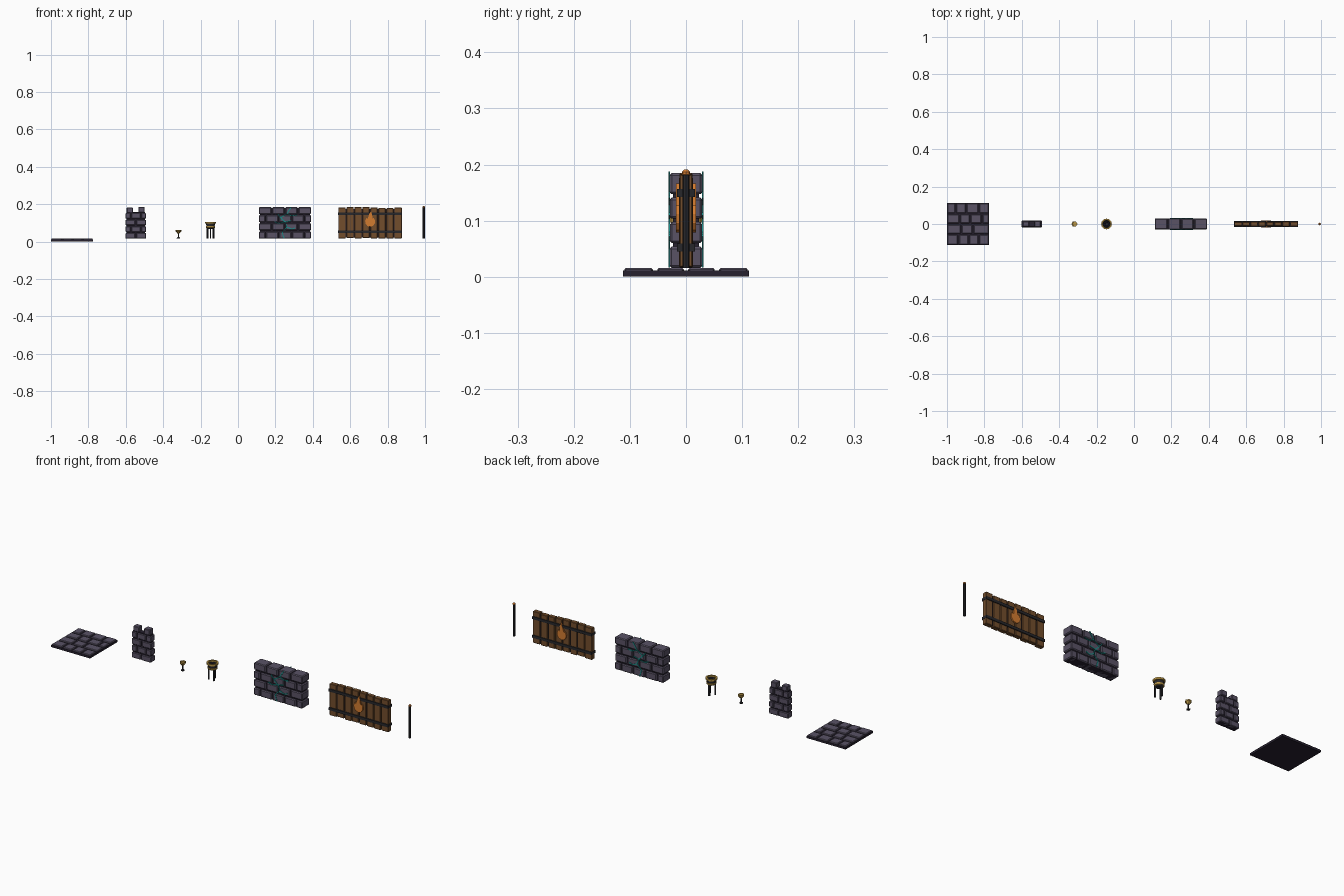
import bpy, bmesh, math, random
from mathutils import Matrix, Vector

if "Cube" in bpy.data.objects:
    bpy.data.objects.remove(bpy.data.objects["Cube"])

random.seed(4)
Z0 = 0.016  # everything standing shares the floor's top height


def mat(name, c):
    m = bpy.data.materials.new(name)
    m.diffuse_color = (*c, 1)
    m.use_nodes = True
    m.node_tree.nodes["Principled BSDF"].inputs["Base Color"].default_value = m.diffuse_color
    return m


STONE = mat("stone", (0.10, 0.085, 0.13))
MORTAR = mat("mortar", (0.02, 0.015, 0.028))
WOOD = mat("wood", (0.17, 0.075, 0.025))
IRON = mat("iron", (0.02, 0.02, 0.024))
BRASS = mat("brass", (0.48, 0.30, 0.06))
EMBER = mat("ember", (0.65, 0.20, 0.03))
TEAL = mat("teal", (0.01, 0.27, 0.25))


def finish(name, bm, m):
    bmesh.ops.recalc_face_normals(bm, faces=bm.faces)
    me = bpy.data.meshes.new(name)
    bm.to_mesh(me)
    bm.free()
    me.materials.append(m)
    ob = bpy.data.objects.new(name, me)
    bpy.context.collection.objects.link(ob)
    return ob


def boxes(name, items, m, bevel=0.0):
    """items: (x0, x1, y0, y1, z0, z1) joined in one object"""
    bm = bmesh.new()
    for x0, x1, y0, y1, z0, z1 in items:
        t = (Matrix.Translation(((x0 + x1) / 2, (y0 + y1) / 2, (z0 + z1) / 2))
             @ Matrix.Diagonal((x1 - x0, y1 - y0, z1 - z0, 1)))
        bmesh.ops.create_cube(bm, size=1, matrix=t)
    if bevel:
        bmesh.ops.bevel(bm, geom=bm.edges[:], offset=bevel, segments=1, affect='EDGES')
    return finish(name, bm, m)


def lathe(name, profile, sides, x, m):
    """revolve (radius, z) points around the vertical line at x"""
    bm = bmesh.new()
    rings = []
    for r, z in profile:
        n = sides if r > 0 else 1
        rings.append([bm.verts.new((x + r * math.cos(2 * math.pi * i / sides),
                                    r * math.sin(2 * math.pi * i / sides), z)) for i in range(n)])
    for a, b in zip(rings, rings[1:]):
        for i in range(sides):
            q = [a[i % len(a)], a[(i + 1) % len(a)], b[(i + 1) % len(b)], b[i % len(b)]]
            bm.faces.new(list(dict.fromkeys(q)))
    return finish(name, bm, m)


def prism(bm, pts, y0, y1):
    """extrude an x-z outline from y0 to y1"""
    a = [bm.verts.new((x, y0, z)) for x, z in pts]
    b = [bm.verts.new((x, y1, z)) for x, z in pts]
    bm.faces.new(a)
    bm.faces.new(b[::-1])
    for i in range(len(pts)):
        j = (i + 1) % len(pts)
        bm.faces.new((a[i], a[j], b[j], b[i]))


def split(x0, x1, cuts, gap):
    """intervals between fractional cuts, separated by a joint"""
    e = [0] + list(cuts) + [1]
    w = x1 - x0
    return [(x0 + w * a + (gap / 2 if a > 0 else 0), x0 + w * b - (gap / 2 if b < 1 else 0))
            for a, b in zip(e, e[1:])]


def bricks(x0, x1, half, pitch, rows, gap=0.006):
    out = []
    for r, cuts in enumerate(rows):
        for a, b in split(x0, x1, cuts, gap):
            h = half - random.uniform(0, 0.0015)
            out.append((a, b, -h, h, Z0 + r * pitch, Z0 + (r + 1) * pitch - gap))
    return out


# floor tile: slab with four staggered rows of paving stones
boxes("floor_slab", [(-1, -0.775, -0.1125, 0.1125, 0, 0.011)], MORTAR)
rows = [(0.27, 0.52, 0.76), (0.34, 0.62), (0.3, 0.55, 0.84), (0.2, 0.46, 0.76)]
paving = []
for (y0, y1), cuts in zip(split(-0.11, 0.11, (0.25, 0.5, 0.75), 0.008), rows):
    paving += [(a, b, y0, y1, 0.004, Z0) for a, b in split(-0.998, -0.777, cuts, 0.008)]
boxes("floor_stones", paving, STONE, 0.003)

# narrow wall with two merlons
nx0, nx1 = -0.602, -0.491
st = bricks(nx0, nx1, 0.018, 0.0355, [(0.5,), (0.27, 0.75), (0.5,), (0.27, 0.75)])
st += [(-0.595, -0.562, -0.015, 0.015, 0.156, 0.182), (-0.533, -0.499, -0.016, 0.016, 0.156, 0.185)]
boxes("narrow_wall_stones", st, STONE, 0.003)
boxes("narrow_wall_core", [(nx0 + 0.005, nx1 - 0.005, -0.013, 0.013, Z0, 0.157)], MORTAR)

# small candle stand
cx = -0.3185
lathe("stand_stem", [(0, Z0), (0.009, Z0), (0.009, 0.020), (0.0035, 0.024),
                     (0.0035, 0.047), (0, 0.047)], 6, cx, IRON)
lathe("stand_cup", [(0, 0.044), (0.006, 0.044), (0.014, 0.054), (0.016, 0.056), (0.016, 0.063),
                    (0.012, 0.063), (0.011, 0.060), (0, 0.060)], 6, cx, BRASS)

# tripod brazier
bx = -0.147
lathe("brazier_bowl", [(0, 0.068), (0.014, 0.068), (0.022, 0.082), (0.024, 0.097),
                       (0.019, 0.097), (0.016, 0.088), (0, 0.086)], 12, bx, IRON)
lathe("brazier_rim", [(0.022, 0.095), (0.029, 0.097), (0.029, 0.106), (0.021, 0.106), (0.022, 0.095)],
      12, bx, BRASS)
lathe("brazier_band", [(0.018, 0.072), (0.0235, 0.074), (0.025, 0.082), (0.020, 0.083), (0.018, 0.072)],
      12, bx, BRASS)
bm = bmesh.new()
for i in range(3):
    t = (Matrix.Translation((bx, 0, 0)) @ Matrix.Rotation(math.radians(90 + 120 * i), 4, 'Z')
         @ Matrix.Translation((0.018, 0, 0.047)) @ Matrix.Diagonal((0.007, 0.007, 0.062, 1)))
    bmesh.ops.create_cube(bm, size=1, matrix=t)
finish("brazier_legs", bm, IRON)
bm = bmesh.new()
for i in range(5):
    a = 2 * math.pi * i / 5
    bmesh.ops.create_icosphere(bm, subdivisions=1, radius=0.006, matrix=Matrix.Translation(
        (bx + 0.010 * math.cos(a), 0.010 * math.sin(a), 0.091)))
finish("brazier_coals", bm, MORTAR)

# thick cracked wall
wx0, wx1 = 0.111, 0.391
st = bricks(wx0, wx1, 0.030, 0.0437, [(0.13, 0.38, 0.63, 0.87), (0.25, 0.5, 0.75),
                                      (0.13, 0.38, 0.63, 0.87), (0.25, 0.5, 0.75)])
boxes("thick_wall_stones", st, STONE, 0.004)
boxes("thick_wall_core", [(wx0 + 0.007, wx1 - 0.007, -0.023, 0.023, Z0, 0.18)], MORTAR)

# glowing cracks on both faces
paths = [[(0.285, 0.186), (0.262, 0.150), (0.228, 0.128), (0.252, 0.105), (0.262, 0.078),
          (0.236, 0.050), (0.246, 0.017)],
         [(0.262, 0.150), (0.288, 0.138), (0.315, 0.143)],
         [(0.252, 0.105), (0.215, 0.098), (0.194, 0.106)],
         [(0.262, 0.078), (0.288, 0.066), (0.306, 0.074)],
         [(0.228, 0.128), (0.212, 0.148)], [(0.252, 0.105), (0.284, 0.112)]]
bm = bmesh.new()
for p in paths:
    for a, b in zip(p, p[1:]):
        a, b = Vector(a), Vector(b)
        n = (b - a).normalized().orthogonal() * 0.0025
        for s in (-1, 1):
            prism(bm, [a + n, b + n, b - n, a - n], s * 0.0285, s * 0.0315)
finish("wall_cracks", bm, TEAL)

# plank barricade
px0, px1, n = 0.536, 0.876, 8
planks = []
for a, b in split(px0, px1, [i / n for i in range(1, n)], 0.005):
    h = random.uniform(0.010, 0.0125)
    planks.append((a, b, -h, h, Z0 + random.uniform(0, 0.004), random.uniform(0.178, 0.186)))
boxes("barricade_planks", planks, WOOD, 0.002)
boxes("barricade_backing", [(px0 + 0.008, px1 - 0.008, -0.005, 0.005, 0.022, 0.174)], MORTAR)
boxes("barricade_bands", [(px0 - 0.001, px1 + 0.001, -0.016, 0.016, z - 0.007, z + 0.007)
                          for z in (0.052, 0.149)], IRON)

# flame emblem on both faces
flame = [(0, 0.079), (0.015, 0.083), (0.025, 0.096), (0.027, 0.112), (0.020, 0.127), (0.013, 0.122),
         (0.011, 0.146), (0.004, 0.166), (-0.006, 0.143), (-0.014, 0.120), (-0.018, 0.127),
         (-0.026, 0.111), (-0.024, 0.095), (-0.014, 0.083)]
bm = bmesh.new()
for s in (-1, 1):
    prism(bm, [(0.706 + x, z) for x, z in flame], s * 0.010, s * 0.018)
finish("flame_emblem", bm, EMBER)

# iron pole with ember tip
lathe("pole", [(0, Z0), (0.006, Z0), (0.006, 0.184), (0, 0.184)], 8, 0.993, IRON)
lathe("pole_tip", [(0, 0.180), (0.007, 0.182), (0.007, 0.187), (0.003, 0.191), (0, 0.191)], 8, 0.993, EMBER)
